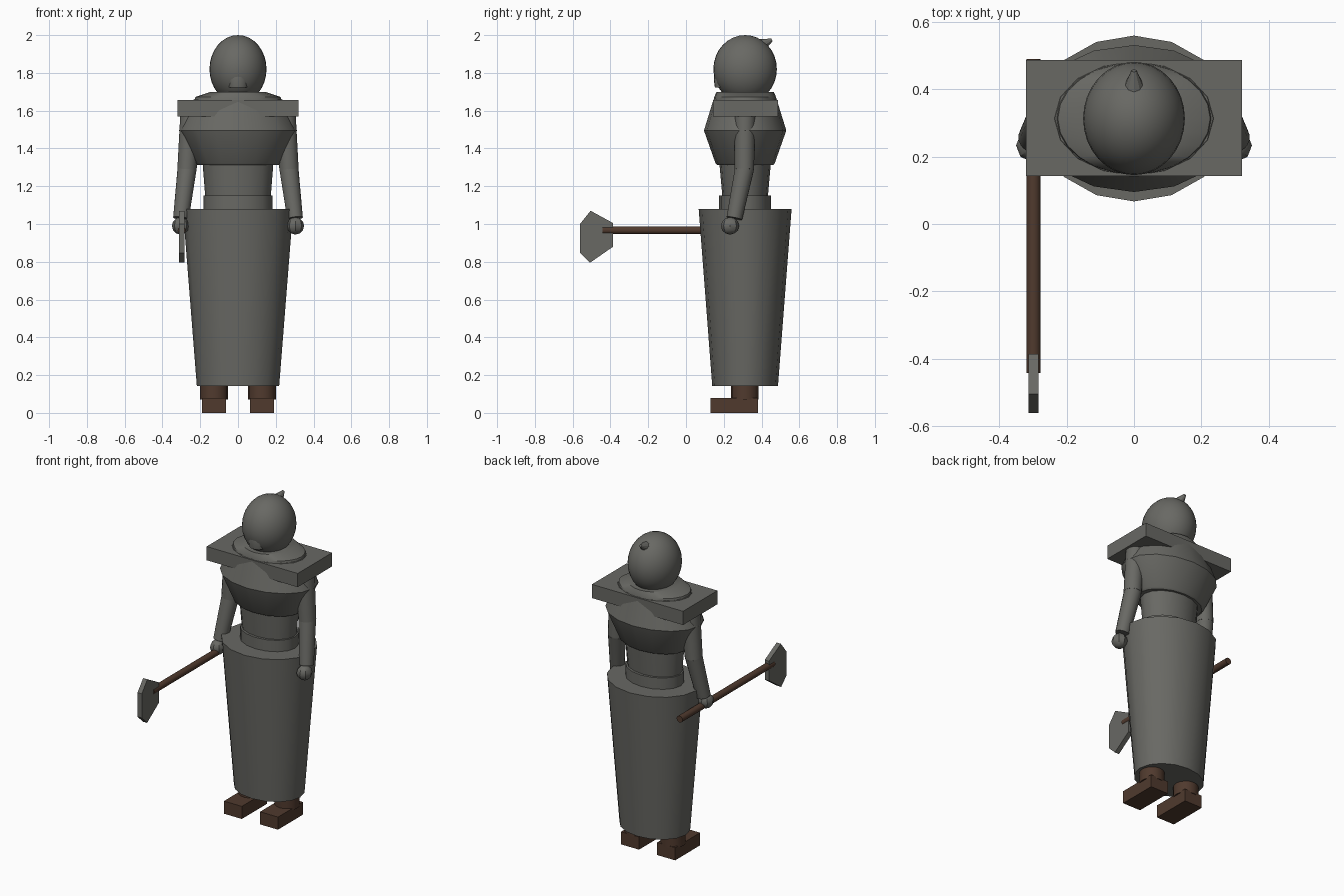
import bpy, bmesh, math
from mathutils import Vector

cube = bpy.data.objects.get("Cube")
if cube:
    bpy.data.objects.remove(cube, do_unlink=True)

CY = 0.313  # depth of the body axis


def material(name, rgb):
    m = bpy.data.materials.new(name)
    m.use_nodes = True
    m.diffuse_color = (*rgb, 1)
    m.node_tree.nodes["Principled BSDF"].inputs["Base Color"].default_value = (*rgb, 1)
    return m


GREY = material("stone_grey", (0.14, 0.14, 0.127))
BROWN = material("dark_brown", (0.08, 0.042, 0.027))


def finish(name, bm, mat, smooth=True):
    bmesh.ops.recalc_face_normals(bm, faces=bm.faces[:])
    me = bpy.data.meshes.new(name)
    bm.to_mesh(me)
    bm.free()
    me.materials.append(mat)
    ob = bpy.data.objects.new(name, me)
    bpy.context.collection.objects.link(ob)
    if smooth:
        bpy.ops.object.select_all(action="DESELECT")
        ob.select_set(True)
        bpy.context.view_layer.objects.active = ob
        bpy.ops.object.shade_smooth_by_angle(angle=math.radians(32))
    return ob


def loft(name, rings, mat, n=16, cx=0, cy=CY):
    """Stack of upright elliptical rings (z, rx, ry), capped."""
    bm = bmesh.new()
    loops = []
    for z, rx, ry in rings:
        loops.append([bm.verts.new((cx + rx * math.cos(a), cy + ry * math.sin(a), z))
                      for a in (math.tau * i / n for i in range(n))])
    for lo, hi in zip(loops, loops[1:]):
        for i in range(n):
            j = (i + 1) % n
            bm.faces.new((lo[i], lo[j], hi[j], hi[i]))
    bm.faces.new(loops[0])
    bm.faces.new(loops[-1])
    return finish(name, bm, mat)


def rod(name, a, b, r1, r2, mat, n=16):
    """Tapered cylinder between two points."""
    a, b = Vector(a), Vector(b)
    bm = bmesh.new()
    bmesh.ops.create_cone(bm, cap_ends=True, segments=n, radius1=r1, radius2=r2,
                          depth=(b - a).length)
    rot = (b - a).to_track_quat("Z", "Y").to_matrix()
    for v in bm.verts:
        v.co = rot @ v.co + (a + b) / 2
    return finish(name, bm, mat)


def ball(name, c, r, mat, u=32, v=16):
    bm = bmesh.new()
    bmesh.ops.create_uvsphere(bm, u_segments=u, v_segments=v, radius=1)
    bmesh.ops.scale(bm, vec=r, verts=bm.verts)
    bmesh.ops.translate(bm, vec=c, verts=bm.verts)
    return finish(name, bm, mat)


def box(name, lo, hi, mat):
    bm = bmesh.new()
    bmesh.ops.create_cube(bm, size=1)
    lo, hi = Vector(lo), Vector(hi)
    bmesh.ops.scale(bm, vec=hi - lo, verts=bm.verts)
    bmesh.ops.translate(bm, vec=(lo + hi) / 2, verts=bm.verts)
    return finish(name, bm, mat, smooth=False)


# Skirt, belt, waist and chest
loft("skirt", [(0.143, 0.218, 0.174), (1.08, 0.292, 0.246)], GREY)
loft("belt", [(1.07, 0.182, 0.137), (1.152, 0.182, 0.137)], GREY)
loft("waist", [(1.14, 0.173, 0.12), (1.33, 0.188, 0.137)], GREY)
loft("chest", [(1.312, 0.215, 0.148), (1.322, 0.228, 0.157), (1.495, 0.312, 0.218),
               (1.66, 0.235, 0.167)], GREY)

# Shoulder slab and the collar above it
box("shoulder_slab", (-0.32, 0.142, 1.57), (0.32, 0.487, 1.657), GREY)
loft("collar", [(1.65, 0.232, 0.167), (1.672, 0.226, 0.164), (1.698, 0.15, 0.152)], GREY, n=24)

# Head with a back knot and a shallow muzzle
ball("head", (0, CY, 1.82), (0.151, 0.168, 0.18), GREY)
rod("hair_knot", (0, 0.395, 1.945), (0, 0.455, 1.975), 0.036, 0.008, GREY, n=10)
loft("muzzle", [(1.722, 0.05, 0.042), (1.765, 0.055, 0.048), (1.8, 0.04, 0.042)],
     GREY, cy=0.195)

# Arms, hands and feet on both sides
for side, s in (("left", 1), ("right", -1)):
    shoulder, elbow, wrist = (s * 0.25, CY, 1.59), (s * 0.27, 0.309, 1.29), (s * 0.302, 0.256, 1.03)
    rod(side + "_upper_arm", shoulder, elbow, 0.056, 0.052, GREY)
    ball(side + "_elbow", elbow, (0.051, 0.051, 0.051), GREY, 16, 8)
    rod(side + "_forearm", elbow, wrist, 0.051, 0.042, GREY)
    ball(side + "_hand", (s * 0.304, 0.233, 0.99), (0.046, 0.048, 0.046), GREY, 8, 6)
    box(side + "_boot", (s * 0.127 - 0.063, 0.13, 0), (s * 0.127 + 0.063, 0.38, 0.08), BROWN)
    loft(side + "_ankle", [(0.07, 0.073, 0.073), (0.2, 0.073, 0.073)], BROWN, cx=s * 0.127, cy=0.312)

# Hand tool: long handle with a flat angular blade
rod("tool_handle", (-0.298, 0.49, 0.967), (-0.298, -0.442, 0.967), 0.021, 0.021, BROWN, n=12)
outline = [(-0.505, 1.07), (-0.386, 1.005), (-0.386, 0.88),
           (-0.508, 0.795), (-0.561, 0.847), (-0.561, 1.0)]
bm = bmesh.new()
face = bm.faces.new([bm.verts.new((-0.313, y, z)) for y, z in outline])
ext = bmesh.ops.extrude_face_region(bm, geom=[face])
bmesh.ops.translate(bm, vec=(0.03, 0, 0),
                    verts=[g for g in ext["geom"] if isinstance(g, bmesh.types.BMVert)])
# Close the open side when the source face was consumed
bmesh.ops.holes_fill(bm, edges=[e for e in bm.edges if e.is_boundary], sides=0)
finish("tool_blade", bm, GREY, smooth=False)
